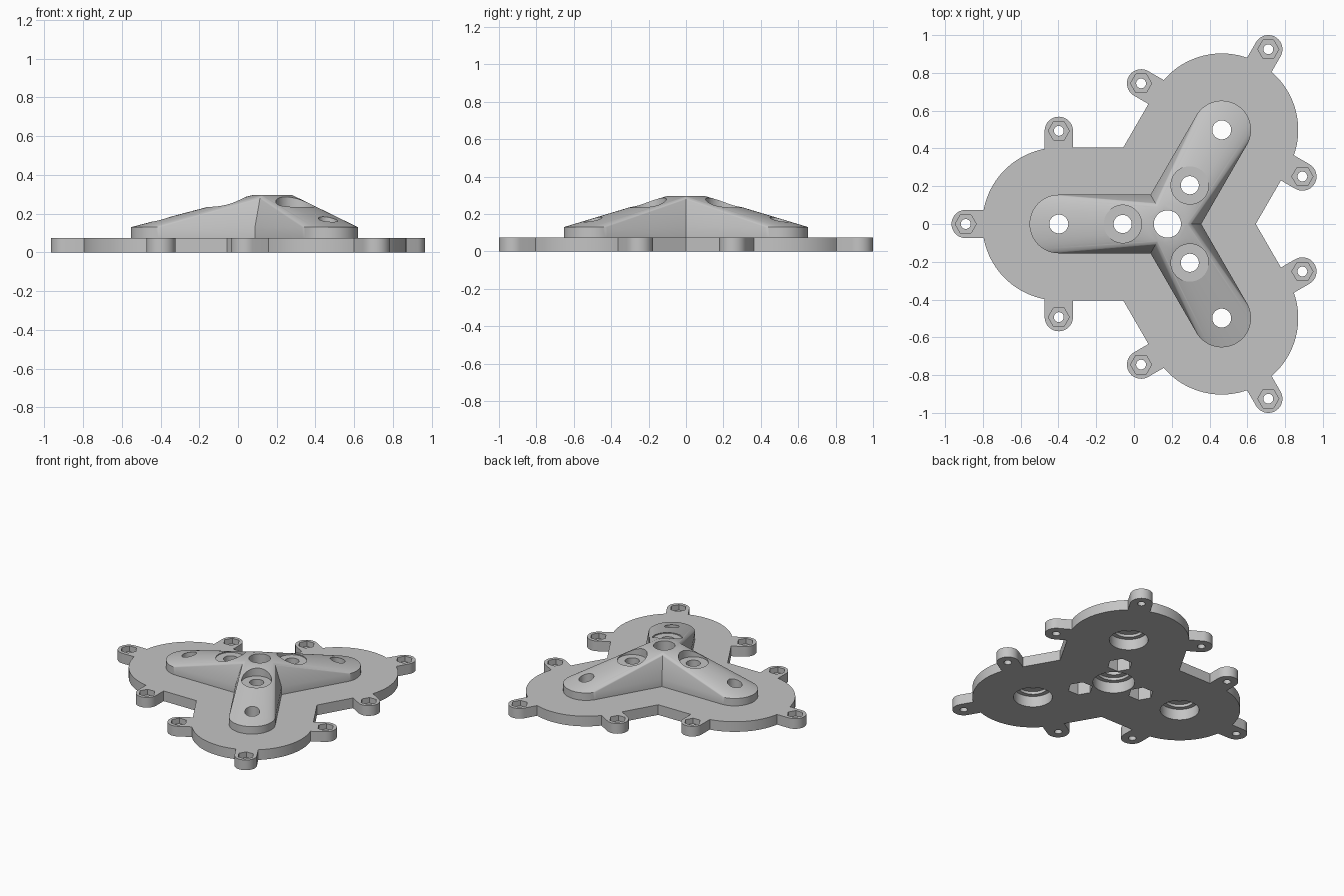
import bpy, bmesh, math
from mathutils import Matrix, Vector

cube = bpy.data.objects.get("Cube")
if cube:
    bpy.data.objects.remove(cube, do_unlink=True)

HUB = Vector((0.177, 0, 0))
ARM = 0.575       # hub to lobe centre
LOBE = 0.405      # lobe radius
EAR = 0.493       # lobe centre to ear centre
EAR_R = 0.075     # ear radius
SCREW = 0.237     # hub to screw centre
THICK = 0.075     # plate thickness
SIDES = 48        # points around each hole
QUARTER = math.pi / 2
ANGLES = [math.pi + i * math.tau / 3 for i in range(3)]

grey = bpy.data.materials.new("light grey")
grey.use_nodes = True
colour = (0.55, 0.55, 0.55, 1)
grey.diffuse_color = colour
grey.node_tree.nodes["Principled BSDF"].inputs["Base Color"].default_value = colour


def polar(distance, angle, origin=HUB):
    return origin + Vector((math.cos(angle), math.sin(angle), 0)) * distance


def arc(origin, radius, start, end, steps):
    return [polar(radius, start + (end - start) * i / steps, origin)
            for i in range(steps + 1)]


def finish(bm, name):
    bmesh.ops.recalc_face_normals(bm, faces=bm.faces)
    mesh = bpy.data.meshes.new(name)
    bm.to_mesh(mesh)
    bm.free()
    mesh.materials.append(grey)
    obj = bpy.data.objects.new(name, mesh)
    bpy.context.collection.objects.link(obj)
    return obj


def make_plate():
    """Three round lobes, each with three ears, as one extruded outline."""
    outline = []
    bite = math.asin(EAR_R / LOBE)
    for a in ANGLES:
        lobe = polar(ARM, a)
        root = polar(-EAR_R, a, lobe)
        outline.append(polar(LOBE / math.sin(math.pi / 3), a - math.pi / 3))
        outline.append(polar(LOBE, a - QUARTER, root))
        for turn in (-QUARTER, 0, QUARTER):
            t = a + turn
            outline += arc(polar(EAR, t, lobe), EAR_R, t - QUARTER, t + QUARTER, 20)
            if turn < 1:
                outline += arc(lobe, LOBE, t + bite, t + QUARTER - bite, 20)
        outline.append(polar(LOBE, a + QUARTER, root))
    bm = bmesh.new()
    base = bm.faces.new([bm.verts.new(p) for p in outline])
    top = bmesh.ops.extrude_face_region(bm, geom=[base])["geom"]
    raised = [g for g in top if isinstance(g, bmesh.types.BMVert)]
    bmesh.ops.translate(bm, vec=(0, 0, THICK), verts=raised)
    return finish(bm, "three_arm_mount")


def make_arms():
    """One sloping arm trimmed to a third of a turn, then repeated."""
    bm = bmesh.new()
    for x, radius, z in ((ARM, 0.155, 0.04), (ARM, 0.155, 0.13), (0, 0.155, 0.04),
                         (0, 0.155, 0.13), (0, 0.105, 0.295)):
        bmesh.ops.create_circle(bm, segments=72, radius=radius,
                                matrix=Matrix.Translation((x, 0, z)))
    result = bmesh.ops.convex_hull(bm, input=bm.verts)
    spare = {g for g in result["geom_interior"] + result["geom_unused"]
             if isinstance(g, bmesh.types.BMVert)}
    bmesh.ops.delete(bm, geom=list(spare), context='VERTS')
    bmesh.ops.dissolve_limit(bm, angle_limit=0.002, verts=bm.verts, edges=bm.edges)
    for side in (-1, 1):
        normal = polar(1, side * math.radians(150), Vector())
        bmesh.ops.bisect_plane(bm, geom=bm.verts[:] + bm.edges[:] + bm.faces[:],
                               dist=1e-5, plane_co=(0, 0, 0), plane_no=normal,
                               clear_outer=True)
    third = bm.verts[:] + bm.edges[:] + bm.faces[:]
    for turn in (1, 2):
        copy = bmesh.ops.duplicate(bm, geom=third)["geom"]
        verts = [g for g in copy if isinstance(g, bmesh.types.BMVert)]
        bmesh.ops.rotate(bm, cent=(0, 0, 0), verts=verts,
                         matrix=Matrix.Rotation(turn * math.tau / 3, 3, 'Z'))
    bmesh.ops.remove_doubles(bm, verts=bm.verts, dist=1e-4)
    bmesh.ops.transform(bm, verts=bm.verts, matrix=Matrix.Translation(HUB)
                        @ Matrix.Rotation(math.pi, 4, 'Z'))
    return finish(bm, "arms")


def ring(bm, centre, radius, z, hexagon):
    verts = []
    for i in range(SIDES):
        t = math.tau * i / SIDES
        r = radius
        if hexagon:
            r *= math.cos(math.pi / 6) / math.cos(t % (math.pi / 3) - math.pi / 6)
        verts.append(bm.verts.new(polar(r, t, centre) + Vector((0, 0, z))))
    return verts


def drill(bm, centre, steps):
    """Stepped cutter from (radius, bottom, top, hexagon) sections, upwards."""
    rings = [ring(bm, centre, r, z, six) for r, low, high, six in steps
             for z in (low, high)]
    for a, b in zip(rings, rings[1:]):
        for i in range(SIDES):
            j = (i + 1) % SIDES
            bm.faces.new((a[i], a[j], b[j], b[i]))
    bm.faces.new(rings[0][::-1])
    bm.faces.new(rings[-1])


def make_holes():
    bm = bmesh.new()
    # Hub hole with recess underneath
    drill(bm, HUB, [(0.14, -0.1, 0.08, False), (0.11, 0.08, 0.1, False),
                    (0.072, 0.1, 0.4, False)])
    for a in ANGLES:
        # Lobe hole with recess underneath
        lobe = polar(ARM, a)
        drill(bm, lobe, [(0.13, -0.1, 0.08, False), (0.1, 0.08, 0.1, False),
                         (0.05, 0.1, 0.4, False)])
        # Screw hole with hexagonal pocket below and round seat above
        drill(bm, polar(SCREW, a), [(0.085, -0.1, 0.15, True),
                                    (0.048, 0.15, 0.228, False),
                                    (0.1, 0.228, 0.4, False)])
        # Ear holes with nut pockets
        for turn in (-QUARTER, 0, QUARTER):
            drill(bm, polar(EAR, a + turn, lobe), [(0.026, -0.1, 0.035, False),
                                                   (0.056, 0.035, 0.2, True)])
    cutter = finish(bm, "hole_cutter")
    cutter.hide_render = True
    return cutter


def combine(target, other, operation):
    mod = target.modifiers.new("join", 'BOOLEAN')
    mod.operation, mod.solver, mod.object = operation, 'EXACT', other
    bpy.context.view_layer.objects.active = target
    bpy.ops.object.modifier_apply(modifier=mod.name)
    bpy.data.objects.remove(other, do_unlink=True)


body = make_plate()
combine(body, make_arms(), 'UNION')
combine(body, make_holes(), 'DIFFERENCE')

bpy.ops.object.select_all(action='DESELECT')
body.select_set(True)
bpy.context.view_layer.objects.active = body
bpy.ops.object.shade_smooth_by_angle(angle=math.radians(25))
